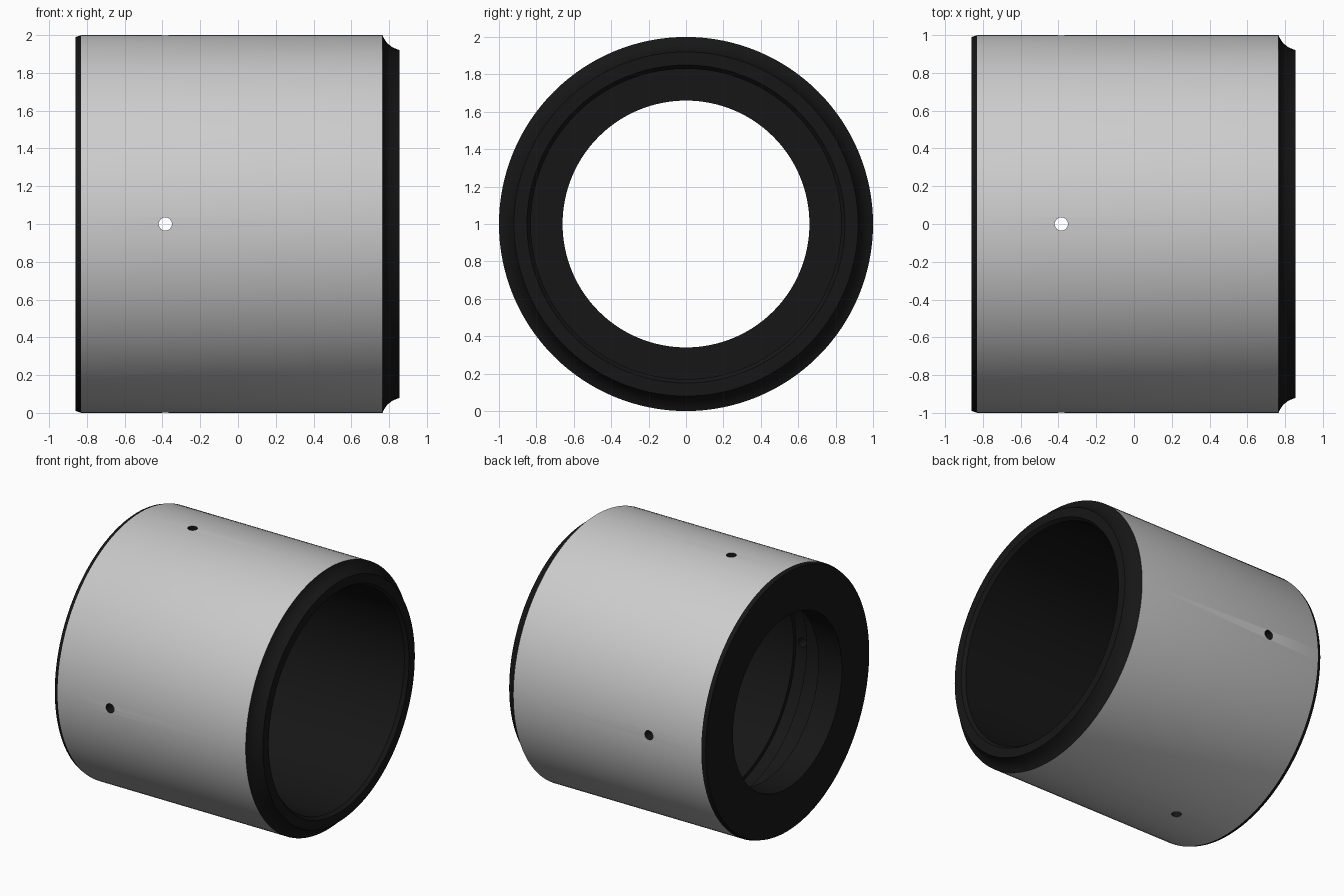
import bpy, bmesh, math
from mathutils import Matrix, Vector

if "Cube" in bpy.data.objects:
    bpy.data.objects.remove(bpy.data.objects["Cube"])

SEG = 128
black = bpy.data.materials.new("black_finish")
black.diffuse_color = (0.008, 0.008, 0.008, 1)
black.use_nodes = True
black.node_tree.nodes["Principled BSDF"].inputs["Base Color"].default_value = black.diffuse_color

# Closed section of the sleeve as (x, radius); first segment is the grey outer skin
profile = [
    (-0.83, 1.0), (0.765, 1.0),
    # concave fillet to the raised right rim
    (0.772, 0.983), (0.79, 0.957), (0.818, 0.935), (0.855, 0.92),
    # right opening and main bore
    (0.855, 0.85), (0.83, 0.83), (-0.33, 0.83),
    # internal groove in line with the radial holes
    (-0.33, 0.86), (-0.44, 0.86), (-0.44, 0.83), (-0.66, 0.83),
    # inward flange at the left end, with chamfered outer edge
    (-0.66, 0.66), (-0.86, 0.66), (-0.86, 0.99),
]


def add_object(name, bm):
    bmesh.ops.recalc_face_normals(bm, faces=bm.faces)
    mesh = bpy.data.meshes.new(name)
    bm.to_mesh(mesh)
    bm.free()
    mesh.materials.append(None)
    mesh.materials.append(black)
    obj = bpy.data.objects.new(name, mesh)
    bpy.context.collection.objects.link(obj)
    return obj


# Sleeve body, turned around the x axis
bm = bmesh.new()
rings = []
for i in range(SEG):
    a = 2 * math.pi * i / SEG
    rings.append([bm.verts.new((x, r * math.cos(a), 1 + r * math.sin(a)))
                  for x, r in profile])
n = len(profile)
for i in range(SEG):
    p, q = rings[i], rings[(i + 1) % SEG]
    for j in range(n):
        k = (j + 1) % n
        face = bm.faces.new((p[j], p[k], q[k], q[j]))
        face.material_index = 0 if j == 0 else 1
sleeve = add_object("sleeve", bm)


def drill(axis):
    """Drill a small hole through both walls along the given axis."""
    bm = bmesh.new()
    rot = Vector((0, 0, 1)).rotation_difference(Vector(axis)).to_matrix().to_4x4()
    bmesh.ops.create_cone(bm, cap_ends=True, segments=32, radius1=0.035,
                          radius2=0.035, depth=2.4,
                          matrix=Matrix.Translation((-0.385, 0, 1)) @ rot)
    for f in bm.faces:
        f.material_index = 1
    cutter = add_object("hole_cutter", bm)
    cutter.hide_render = True
    mod = sleeve.modifiers.new("hole", 'BOOLEAN')
    mod.operation = 'DIFFERENCE'
    mod.solver = 'EXACT'
    mod.object = cutter
    bpy.context.view_layer.objects.active = sleeve
    bpy.ops.object.modifier_apply(modifier=mod.name)
    bpy.data.objects.remove(cutter)


# Four radial holes: front/back and top/bottom
drill((0, 1, 0))
drill((0, 0, 1))

bpy.ops.object.select_all(action='DESELECT')
sleeve.select_set(True)
bpy.context.view_layer.objects.active = sleeve
bpy.ops.object.shade_smooth_by_angle(angle=math.radians(25))
